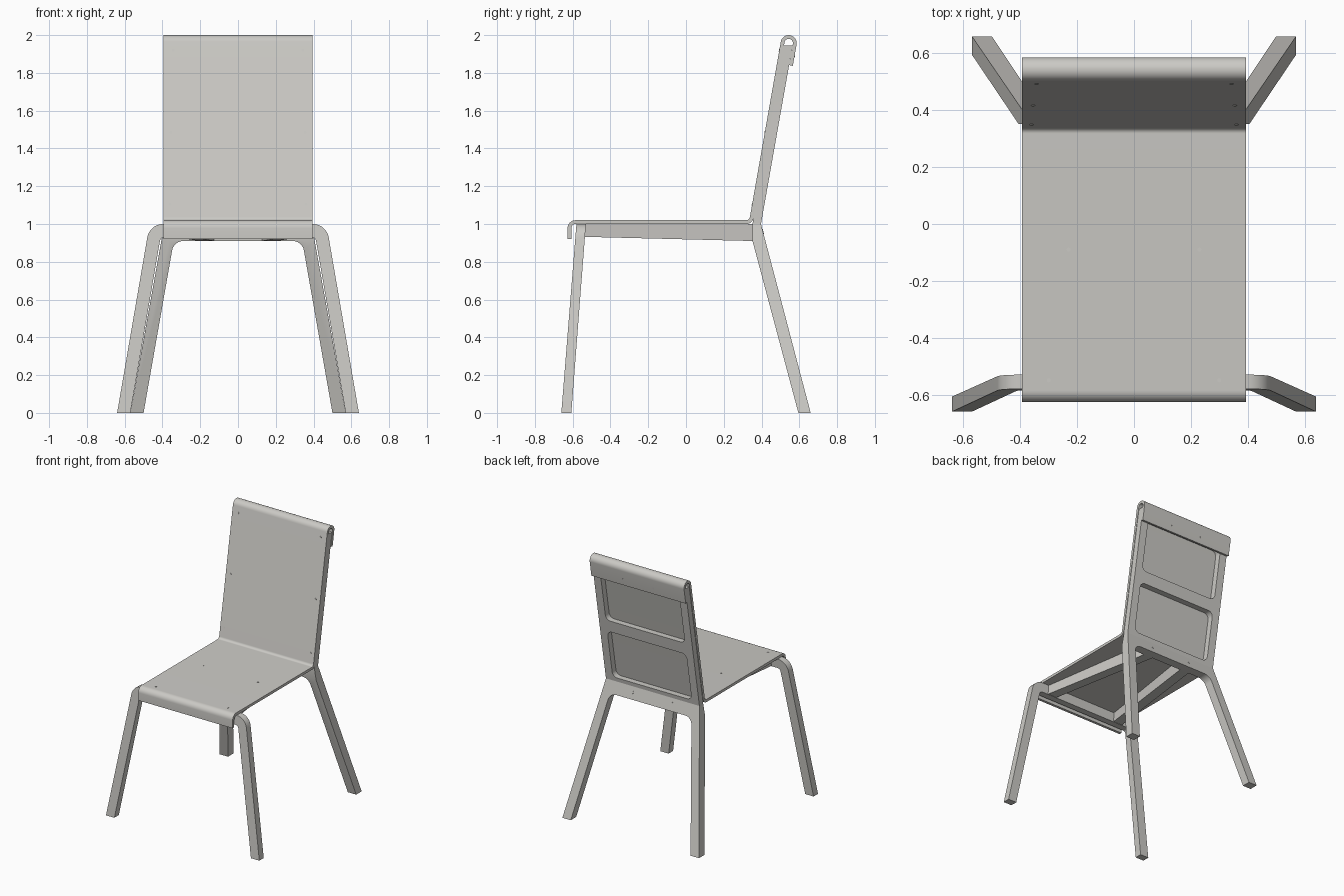
import bpy, bmesh, math
from mathutils import Vector, Matrix

if "Cube" in bpy.data.objects:
    bpy.data.objects.remove(bpy.data.objects["Cube"])

mat = bpy.data.materials.new("warm grey")
mat.diffuse_color = (0.60, 0.59, 0.56, 1)
mat.use_nodes = True
mat.node_tree.nodes["Principled BSDF"].inputs["Base Color"].default_value = mat.diffuse_color


def fillet(corners, closed=True, n=8):
    """Round each (x, y, radius) corner of a path."""
    out, m = [], len(corners)
    for i, (x, y, r) in enumerate(corners):
        p = Vector((x, y))
        if r == 0 or (not closed and i in (0, m - 1)):
            out.append(p)
            continue
        a = (Vector(corners[i - 1][:2]) - p).normalized()
        b = (Vector(corners[(i + 1) % m][:2]) - p).normalized()
        half = a.angle(b) / 2
        c = p + (a + b).normalized() * (r / math.sin(half))
        t = r / math.tan(half)
        v0, v1 = p + a * t - c, p + b * t - c
        sweep = v0.angle(v1)
        for k in range(n + 1):
            f = k / n
            out.append(c + (v0 * math.sin((1 - f) * sweep) + v1 * math.sin(f * sweep)) / math.sin(sweep))
    return out


def finish(name, bm):
    bmesh.ops.recalc_face_normals(bm, faces=bm.faces)
    me = bpy.data.meshes.new(name)
    bm.to_mesh(me)
    bm.free()
    me.materials.append(mat)
    ob = bpy.data.objects.new(name, me)
    bpy.context.collection.objects.link(ob)
    return ob


def slab(name, loops, place, cuts=()):
    """Fill outlines (with holes), extrude to thickness 0..1, then place each vertex by a rule."""
    cu = bpy.data.curves.new(name, 'CURVE')
    cu.dimensions, cu.fill_mode, cu.extrude = '2D', 'BOTH', 0.5
    for pts in loops:
        sp = cu.splines.new('POLY')
        sp.points.add(len(pts) - 1)
        for q, p in zip(sp.points, pts):
            q.co = (p[0], p[1], 0, 1)
        sp.use_cyclic_u = True
    tmp = bpy.data.objects.new(name + "_tmp", cu)
    bpy.context.collection.objects.link(tmp)
    bpy.context.view_layer.update()
    ev = tmp.evaluated_get(bpy.context.evaluated_depsgraph_get())
    bm = bmesh.new()
    bm.from_mesh(ev.to_mesh())
    ev.to_mesh_clear()
    bpy.data.objects.remove(tmp)
    bmesh.ops.remove_doubles(bm, verts=bm.verts, dist=1e-5)
    for h in cuts:
        bmesh.ops.bisect_plane(bm, geom=bm.verts[:] + bm.edges[:] + bm.faces[:],
                               plane_co=(0, h, 0), plane_no=(0, 1, 0))
    for v in bm.verts:
        v.co = place(v.co.x, v.co.y, v.co.z + 0.5)
    return finish(name, bm)


def interp(table, z):
    for (z0, y0), (z1, y1) in zip(table, table[1:]):
        if z <= z1 + 1e-6:
            break
    return y0 + (y1 - y0) * (z - z0) / (z1 - z0)


def sheared(front, back):
    """Rule that stands an x-z outline between a front and a back y profile."""
    return lambda x, z, t: (x, interp(front, z) * (1 - t) + interp(back, z) * t, z)


def mirrored(half):
    return half + [(-x, z, r) for x, z, r in reversed(half)]


# Rear frame: two windows above, splayed legs bent backwards below
FRONT = [(0, .595), (.91, .352), (1.0, .352), (2, .528)]
BACK = [(0, .66), (1.0, .397), (2, .574)]
outline = mirrored([(.39, 1.945, 0), (.39, 1.0, .08), (.57, 0, 0), (.50, 0, 0), (.34, .91, .06)])
windows = [mirrored([(.33, a, .04), (.33, b, .04)]) for a, b in ((1.03, 1.40), (1.49, 1.87))]
slab("rear_frame", [fillet(p) for p in [outline] + windows], sheared(FRONT, BACK), (.91, 1.0))

# Front frame: arch with two splayed legs
arch = mirrored([(.468, 1.0, .085), (.64, 0, 0), (.57, 0, 0), (.41, .93, .025)])
slab("front_frame", [fillet(arch)], sheared([(0, -.66), (1, -.58)], [(0, -.607), (1, -.53)]))

# Seat and back shell: one bent sheet with a front lip and a hook over the top
d, w = Vector((math.sin(math.radians(10)), math.cos(math.radians(10)))), .3937
d2 = Vector((d.y, -d.x))


def lean(s, off):
    return tuple(Vector((.352, 1.0)) + d * s + d2 * off)


path = fillet([(-.617, .92, 0), (-.617, 1.01, .032), (.3436, 1.01, .03),
               lean(1.0085, -.01) + (.032,), lean(1.0085, .055) + (.032,),
               lean(.862, .055) + (0,)], closed=False)
sides = ([], [])
for i, p in enumerate(path):
    t = (path[min(i + 1, len(path) - 1)] - path[max(i - 1, 0)]).normalized()
    nrm = Vector((-t.y, t.x)) * .01
    sides[0].append(p + nrm)
    sides[1].append(p - nrm)
slab("seat_shell", [sides[0] + sides[1][::-1]], lambda y, z, t: ((t * 2 - 1) * w, y, z))

for side, tag in ((1, "right"), (-1, "left")):
    # Tapered seat rail running between the two frames
    bm = bmesh.new()
    bmesh.ops.create_cube(bm, size=2)
    for v in bm.verts:
        rear = v.co.y > 0
        x = (.165 if rear else .30) + v.co.x * .038
        z = 1.0 if v.co.z > 0 else (.91 if rear else .932)
        v.co = (side * x, .354 if rear else -.535, z)
    finish("seat_rail_" + tag, bm)

    # Screw heads on seat, backrest, hook and rear cross rail
    up, fwd, rearward = Vector((0, 0, 1)), Vector((0, -d2.x, -d2.y)), Vector((0, d2.x, d2.y))
    spots = [((.30, -.55, 1.02), up, .007), ((.23, -.09, 1.02), up, .007)]
    for x, z in ((.36, 1.105), (.355, 1.485), (.343, 1.92)):
        y, zz = lean((z - 1.0035) / d.y, -.02)
        spots.append(((x, y, zz), fwd, .007))
    y, zz = lean(.91, .065)
    spots.append(((.13, y, zz), rearward, .007))
    spots.append(((.165, interp(BACK, .96), .96), Vector((0, .967, .256)), .013))
    bm = bmesh.new()
    for (x, y, z), nrm, r in spots:
        m = Matrix.Translation((side * x, y, z)) @ nrm.to_track_quat('Z', 'Y').to_matrix().to_4x4()
        bmesh.ops.create_cone(bm, cap_ends=True, segments=12, radius1=r, radius2=r, depth=.004, matrix=m)
    finish("screws_" + tag, bm)

# Smooth the bends, keep edges crisp
for ob in bpy.context.collection.objects:
    ob.select_set(True)
    bpy.context.view_layer.objects.active = ob
bpy.ops.object.shade_smooth_by_angle(angle=math.radians(30))
